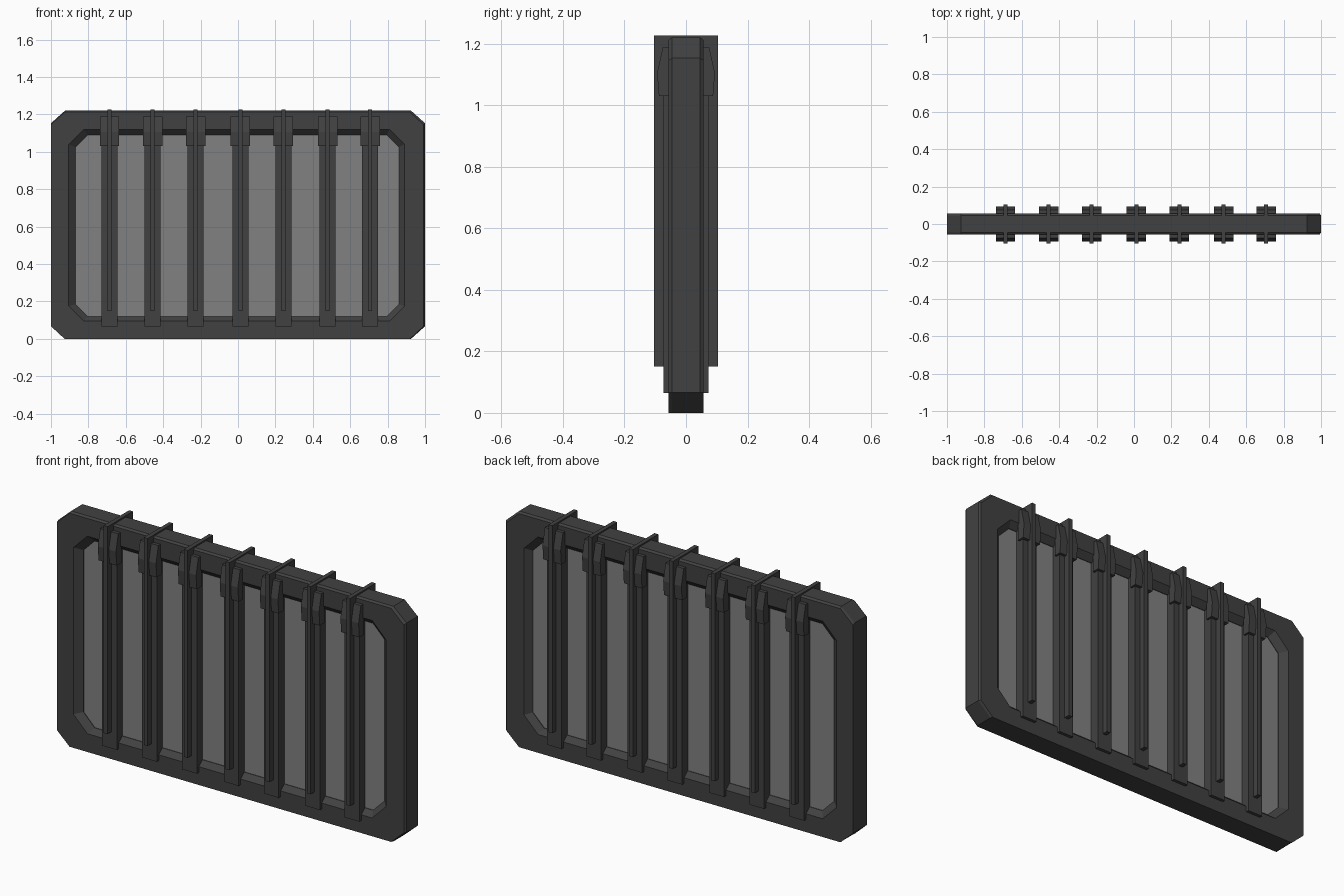
import bpy, bmesh

if "Cube" in bpy.data.objects:
    bpy.data.objects.remove(bpy.data.objects["Cube"])


def material(name, v):
    m = bpy.data.materials.new(name)
    m.diffuse_color = (v, v, v, 1)
    m.use_nodes = True
    m.node_tree.nodes["Principled BSDF"].inputs["Base Color"].default_value = m.diffuse_color
    return m


DARK = material("dark grey metal", 0.053)
GLASS = material("mid grey pane", 0.222)


def finish(name, bm, mat):
    bmesh.ops.recalc_face_normals(bm, faces=bm.faces)
    me = bpy.data.meshes.new(name)
    bm.to_mesh(me)
    bm.free()
    me.materials.append(mat)
    ob = bpy.data.objects.new(name, me)
    bpy.context.collection.objects.link(ob)
    return ob


def octagon(x0, x1, z0, z1, cx, cz):
    return [(x0 + cx, z0), (x1 - cx, z0), (x1, z0 + cz), (x1, z1 - cz),
            (x1 - cx, z1), (x0 + cx, z1), (x0, z1 - cz), (x0, z0 + cz)]


def prism(name, profile, axis, a, b, mat):
    """Extrude a 2D profile along x (profile is y,z) or y (profile is x,z)."""
    bm = bmesh.new()
    rings = []
    for t in (a, b):
        rings.append([bm.verts.new((t, p, q) if axis == 'x' else (p, t, q)) for p, q in profile])
    n = len(profile)
    bm.faces.new(rings[0])
    bm.faces.new(rings[1])
    for i in range(n):
        j = (i + 1) % n
        bm.faces.new((rings[0][i], rings[0][j], rings[1][j], rings[1][i]))
    return finish(name, bm, mat)


def box(name, x0, x1, y0, y1, z0, z1, mat):
    return prism(name, [(x0, z0), (x1, z0), (x1, z1), (x0, z1)], 'y', y0, y1, mat)


# Frame: octagonal rings swept around the section, with a sloped inner lip
side = octagon(-1, 1, 0, 1.22, 0.075, 0.067)
face = octagon(-1, 0.992, 0, 1.212, 0.073, 0.067)
lip = octagon(-0.905, 0.89, 0.095, 1.12, 0.08, 0.08)
deep = octagon(-0.868, 0.86, 0.12, 1.09, 0.065, 0.065)
section = [(side, -0.046), (face, -0.057), (lip, -0.057), (deep, -0.028),
           (deep, 0.028), (lip, 0.057), (face, 0.057), (side, 0.046)]
bm = bmesh.new()
rings = [[bm.verts.new((x, y, z)) for x, z in pts] for pts, y in section]
for k in range(len(rings)):
    r, s = rings[k], rings[(k + 1) % len(rings)]
    for i in range(8):
        j = (i + 1) % 8
        bm.faces.new((r[i], r[j], s[j], s[i]))
finish("frame", bm, DARK)

# Pane filling the opening
prism("pane", octagon(-0.875, 0.868, 0.11, 1.10, 0.065, 0.065), 'y', -0.025, 0.025, GLASS)

# Vertical bars, each with a thin fin and a clamp front and back
for n, x in enumerate((-0.687, -0.457, -0.227, 0.013, 0.243, 0.479, 0.706), 1):
    box(f"bar_{n}", x - 0.042, x + 0.042, -0.073, 0.073, 0.065, 1.18, DARK)
    box(f"fin_{n}", x - 0.011, x + 0.011, -0.104, 0.104, 0.15, 1.227, DARK)
    for s, label in ((-1, "front"), (1, "back")):
        profile = [(s * y, z) for y, z in ((0.05, 1.03), (0.088, 1.03), (0.094, 1.105),
                                           (0.075, 1.19), (0.05, 1.19))]
        prism(f"clamp_{label}_{n}", profile, 'x', x - 0.052, x + 0.052, DARK)
